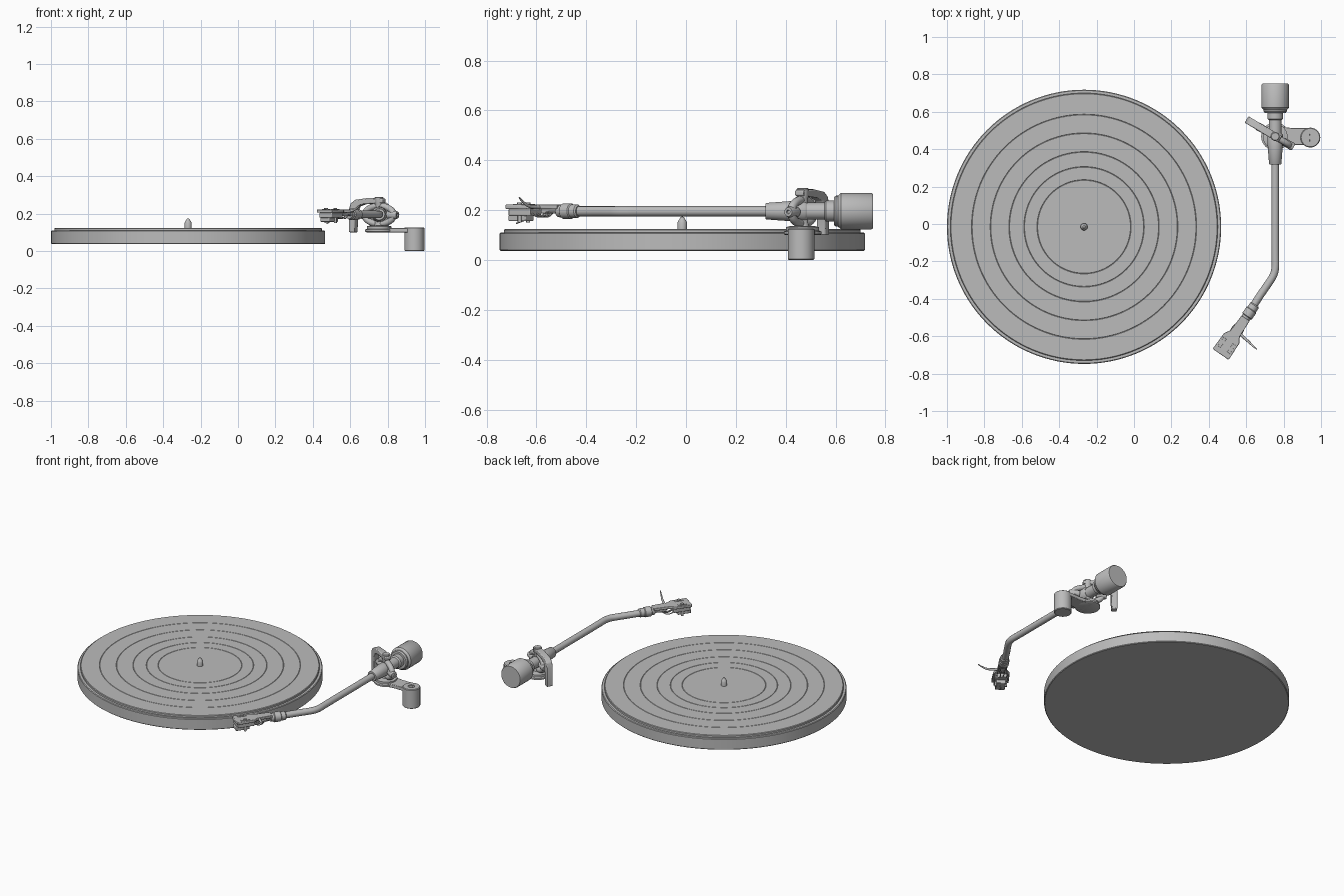
import bpy, bmesh, math
from mathutils import Matrix, Vector

cube = bpy.data.objects.get("Cube")
if cube:
    bpy.data.objects.remove(cube)

grey = bpy.data.materials.new("neutral grey")
grey.use_nodes = True
grey.diffuse_color = (0.5, 0.5, 0.5, 1)
grey.node_tree.nodes["Principled BSDF"].inputs["Base Color"].default_value = (0.5, 0.5, 0.5, 1)


def finish(name, mesh, bevel=0):
    ob = bpy.data.objects.new(name, mesh)
    bpy.context.collection.objects.link(ob)
    mesh.materials.clear()
    mesh.materials.append(grey)
    if bevel:
        mod = ob.modifiers.new("bevel", 'BEVEL')
        mod.width, mod.segments = bevel, 2
    bpy.ops.object.select_all(action='DESELECT')
    ob.select_set(True)
    bpy.context.view_layer.objects.active = ob
    bpy.ops.object.shade_smooth_by_angle(angle=math.radians(35))
    return ob


def from_bmesh(name, bm, matrix, bevel=0):
    bmesh.ops.recalc_face_normals(bm, faces=bm.faces)
    bm.transform(matrix)
    mesh = bpy.data.meshes.new(name)
    bm.to_mesh(mesh)
    bm.free()
    return finish(name, mesh, bevel)


def lathe(name, profile, matrix, steps=40):
    """Spin (radius, height) points about local z."""
    bm = bmesh.new()
    vs = [bm.verts.new((r, 0, z)) for r, z in profile]
    es = [bm.edges.new(pair) for pair in zip(vs, vs[1:])]
    bmesh.ops.spin(bm, geom=vs + es, cent=(0, 0, 0), axis=(0, 0, 1),
                   angle=math.tau, steps=steps)
    bmesh.ops.remove_doubles(bm, verts=bm.verts, dist=1e-5)
    return from_bmesh(name, bm, matrix)


def prism(name, outline, low, high, matrix, bevel=0.003):
    """Extrude a flat outline along local z."""
    bm = bmesh.new()
    face = bm.faces.new([bm.verts.new((x, y, low)) for x, y in outline])
    up = bmesh.ops.extrude_face_region(bm, geom=[face])["geom"]
    bmesh.ops.translate(bm, vec=(0, 0, high - low),
                        verts=[v for v in up if isinstance(v, bmesh.types.BMVert)])
    return from_bmesh(name, bm, matrix, bevel)


def box(name, x, y, z, matrix, bevel=0.003):
    """Box from (low, high) spans."""
    return prism(name, [(x[0], y[0]), (x[1], y[0]), (x[1], y[1]), (x[0], y[1])],
                 z[0], z[1], matrix, bevel)


def tube(name, points, radius, matrix=Matrix(), closed=False, kind='NURBS', taper=None):
    """Round sweep through a path."""
    cu = bpy.data.curves.new(name, 'CURVE')
    cu.dimensions = '3D'
    cu.bevel_depth, cu.bevel_resolution, cu.use_fill_caps = radius, 4, True
    sp = cu.splines.new(kind)
    sp.points.add(len(points) - 1)
    for i, (pt, co) in enumerate(zip(sp.points, points)):
        pt.co = (*co, 1)
        pt.radius = taper[i] if taper else 1
    sp.use_cyclic_u = closed
    if kind == 'NURBS':
        sp.order_u, sp.use_endpoint_u, sp.resolution_u = 3, True, 8
    tmp = bpy.data.objects.new(name + "_path", cu)
    bpy.context.collection.objects.link(tmp)
    bpy.context.view_layer.update()
    mesh = bpy.data.meshes.new_from_object(
        tmp.evaluated_get(bpy.context.evaluated_depsgraph_get()))
    bpy.data.objects.remove(tmp)
    mesh.transform(matrix)
    return finish(name, mesh)


def at(x, y, z=0):
    return Matrix.Translation((x, y, z))


# Platter, grooved mat and spindle
deck = at(-0.267, -0.015)
lathe("platter", [(0, 0.037), (0.729, 0.037), (0.733, 0.041), (0.733, 0.106),
                  (0.729, 0.11), (0, 0.11)], deck, 128)
mat = [(0, 0.12)]
for r in (0.25, 0.32, 0.40, 0.50, 0.60):
    mat += [(r - 0.002, 0.124), (r, 0.122), (r + 0.002, 0.124)]
mat[0] = (0, 0.124)
mat += [(0.711, 0.124), (0.715, 0.121), (0.715, 0.11)]
lathe("platter_mat", mat, deck, 128)
lathe("spindle", [(0.019, 0.12), (0.019, 0.15), (0.016, 0.157), (0.006, 0.173),
                  (0, 0.174)], deck, 24)

# Arm base, link and rest post
PX, PY, AZ = 0.755, 0.468, 0.196
pivot = at(PX, PY)
lathe("pivot_base", [(0, 0.1), (0.068, 0.1), (0.075, 0.104), (0.075, 0.114), (0.066, 0.118),
                     (0.066, 0.132), (0.05, 0.136), (0, 0.136)], pivot)
prism("base_link", [(0, -0.055), (0.09, -0.045), (0.185, -0.045), (0.185, 0.045),
                    (0.09, 0.045), (0, 0.055)], 0.1, 0.123, pivot)
lathe("post", [(0, 0), (0.049, 0), (0.053, 0.004), (0.053, 0.123), (0.049, 0.127),
               (0.02, 0.127), (0.02, 0.12), (0.011, 0.12), (0.011, 0.126), (0, 0.126)],
      at(0.943, 0.462))
lathe("pivot_column", [(0, 0.13), (0.028, 0.13), (0.022, 0.15), (0.022, 0.25),
                       (0.024, 0.255), (0.024, 0.285), (0.02, 0.289), (0, 0.289)], pivot)

# Gimbal ring, turned out of line with the tube
away = Vector((-0.86, 0.51, 0))
frame = Matrix(((away.x, 0, away.y, PX), (away.y, 0, -away.x, PY),
                (0, 1, 0, 0), (0, 0, 0, 1)))
ring = [(0.09 * math.cos(a), 0.048 * math.sin(a) + 0.193, 0)
        for a in (i * math.tau / 40 for i in range(40))]
tube("gimbal_ring", ring, 0.017, frame, True, 'POLY')
for side in (-1, 1):
    spin = Matrix.Rotation(side * math.pi / 2, 4, 'Y')
    lathe("bearing_screw", [(0, 0.05), (0.02, 0.05), (0.022, 0.105), (0.018, 0.114),
                            (0.008, 0.114), (0.006, 0.108), (0, 0.108)],
          frame @ at(0, 0.193, 0) @ spin, 20)

# Hooked lift arm reaching over the pivot
prism("hook_arm", [(-0.03, 0.258), (0.09, 0.25), (0.125, 0.238), (0.14, 0.21), (0.144, 0.1),
                   (0.178, 0.1), (0.178, 0.225), (0.168, 0.255), (0.14, 0.274),
                   (0.06, 0.284), (-0.03, 0.28)], -0.02, 0.02, frame, 0.005)

# Counterweight, neck and tapered collar along the arm axis
axis = at(PX, 0, AZ) @ Matrix.Rotation(-math.pi / 2, 4, 'X')
lathe("counterweight", [(0, 0.594), (0.056, 0.594), (0.062, 0.602), (0.062, 0.61),
                        (0.073, 0.622), (0.073, 0.744), (0.069, 0.75), (0, 0.75)], axis, 48)
lathe("weight_neck", [(0, 0.46), (0.034, 0.46), (0.034, 0.555), (0.042, 0.562),
                      (0.042, 0.596), (0, 0.596)], axis, 32)
lathe("arm_collar", [(0, 0.318), (0.03, 0.318), (0.033, 0.322), (0.04, 0.415),
                     (0.042, 0.475), (0.036, 0.485), (0, 0.485)], axis, 32)

# Bent arm tube
tube("arm_tube", [(PX, 0.34, AZ), (PX, 0, AZ), (PX, -0.17, AZ), (0.757, -0.26, AZ),
                  (0.714, -0.325, AZ), (0.665, -0.395, AZ), (0.615, -0.475, AZ)], 0.0205)

# Headshell frame: origin at its front centre, local y runs back to the tube
head = at(0.463, -0.697) @ Matrix.Rotation(-0.606, 4, 'Z')
head_axis = head @ at(0, 0, AZ) @ Matrix.Rotation(-math.pi / 2, 4, 'X')
lathe("head_collar", [(0, 0.226), (0.024, 0.226), (0.026, 0.246), (0.031, 0.25), (0.031, 0.288),
                      (0.027, 0.292), (0.027, 0.318), (0.022, 0.324), (0, 0.324)], head_axis, 28)
half = [(0.05, 0), (0.052, 0.01), (0.049, 0.105), (0.03, 0.135), (0.026, 0.235)]
prism("headshell", half + [(-x, y) for x, y in reversed(half)], 0.205, 0.222, head)
box("headshell_tongue", (-0.016, 0.016), (0.15, 0.24), (0.186, 0.21), head)

# Cartridge, stylus and mounting screws
box("cartridge", (-0.04, 0.04), (0.008, 0.115), (0.178, 0.206), head, 0.004)
box("cartridge_lower", (-0.029, 0.029), (0.0, 0.085), (0.156, 0.18), head, 0.004)
tube("stylus", [(0, 0.06, 0.16), (0, 0.02, 0.147)], 0.003, head, kind='POLY')
for side in (-1, 1):
    x = side * 0.03
    box("mount_slot_plate", (x - 0.009, x + 0.009), (0.03, 0.085), (0.22, 0.225), head, 0.001)
    lathe("mount_screw", [(0, 0.15), (0.008, 0.15), (0.008, 0.222), (0.01, 0.222),
                          (0.01, 0.23), (0, 0.23)], head @ at(x, 0.057), 12)

# Signal wires
for i in range(4):
    x = (i - 1.5) * 0.017
    tube("signal_wire", [(x, 0.11, 0.18 + 0.008 * (i % 2)), (x * 1.3, 0.15, 0.165),
                         (x * 0.9, 0.19, 0.2), (x * 0.5, 0.235, 0.19)], 0.003, head)

# Curved finger lift
tube("finger_lift", [(0.02, 0.15, 0.212), (0.05, 0.145, 0.212), (0.09, 0.14, 0.216),
                     (0.12, 0.135, 0.232), (0.143, 0.133, 0.25)], 0.007, head,
     taper=[1.2, 1.1, 0.9, 0.7, 0.4])
